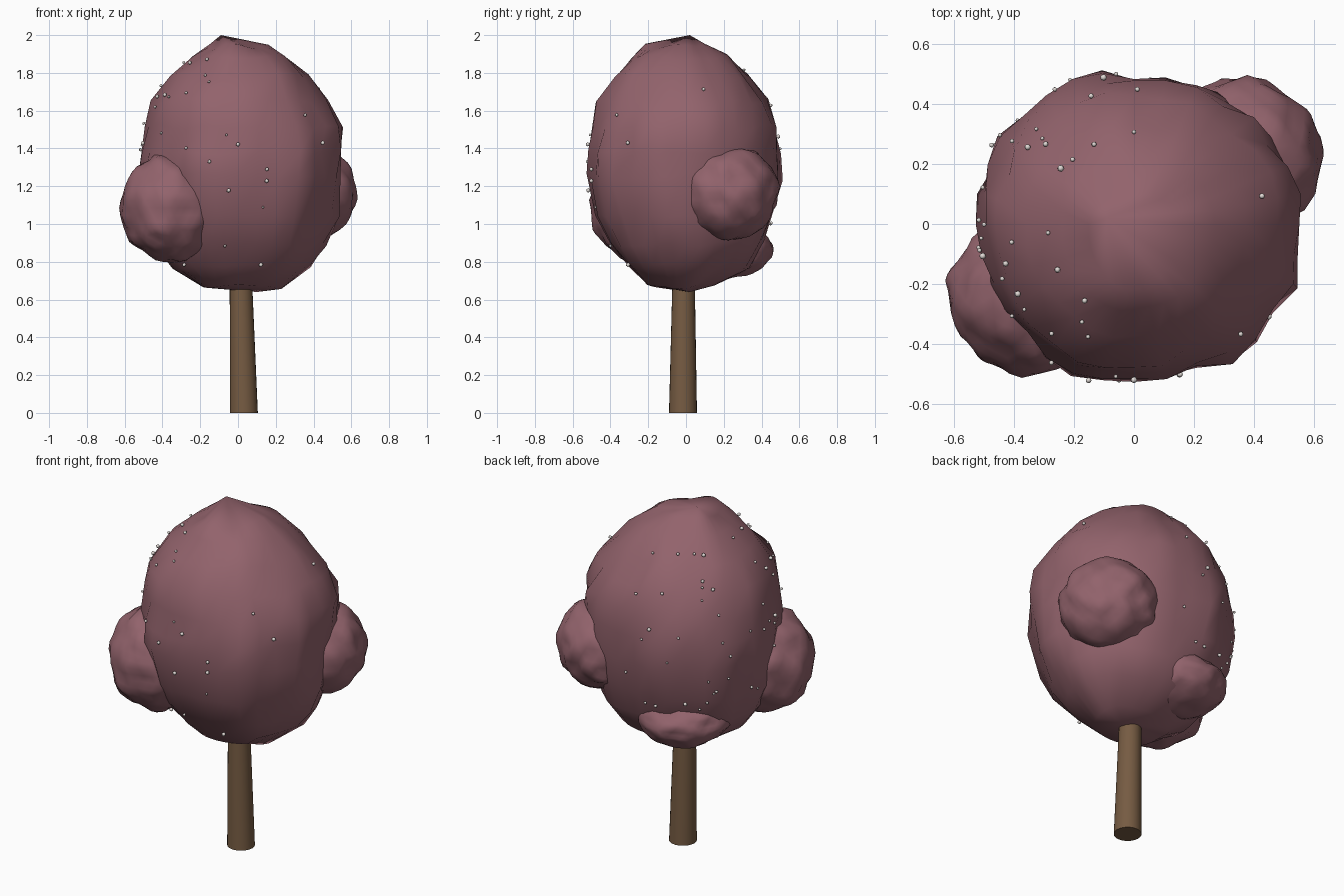
import bpy, bmesh, math, random
from mathutils import Vector, noise
from mathutils.bvhtree import BVHTree

if "Cube" in bpy.data.objects:
    bpy.data.objects.remove(bpy.data.objects["Cube"])

random.seed(4)

def material(name, rgb):
    m = bpy.data.materials.new(name)
    m.diffuse_color = (*rgb, 1)
    m.use_nodes = True
    m.node_tree.nodes["Principled BSDF"].inputs["Base Color"].default_value = m.diffuse_color
    return m

LEAF = material("foliage", (0.29, 0.125, 0.15))
BARK = material("bark", (0.18, 0.105, 0.055))
BERRY = material("berry", (0.75, 0.7, 0.67))

def finish(bm, name, mat, angle=60):
    bmesh.ops.recalc_face_normals(bm, faces=bm.faces)
    me = bpy.data.meshes.new(name)
    bm.to_mesh(me)
    bm.free()
    me.materials.append(mat)
    ob = bpy.data.objects.new(name, me)
    bpy.context.collection.objects.link(ob)
    bpy.ops.object.select_all(action='DESELECT')
    ob.select_set(True)
    bpy.context.view_layer.objects.active = ob
    bpy.ops.object.shade_smooth_by_angle(angle=math.radians(angle))
    return ob

def loft(bm, rings):
    for a, b in zip(rings, rings[1:]):
        for i in range(len(a)):
            j = (i + 1) % len(a)
            bm.faces.new((a[i], a[j], b[j], b[i]))

# trunk: slightly leaning taper
bm = bmesh.new()
rings = []
for x, y, z, r in ((0.031, -0.016, 0, 0.074), (0.012, -0.012, 0.85, 0.056)):
    rings.append([bm.verts.new((x + r * math.cos(t), y + r * math.sin(t), z))
                  for t in (math.tau * i / 24 for i in range(24))])
loft(bm, rings)
bm.faces.new(rings[0])
bm.faces.new(rings[1])
finish(bm, "trunk", BARK, 40)

# crown: rings of z, left, right, front, back reach, with leafy bumps round the middle
PROFILE = [(0.67, .20, .23, .20, .15), (0.77, .34, .39, .31, .33),
           (0.90, .44, .47, .40, .41), (1.05, .49, .51, .48, .46),
           (1.25, .52, .54, .52, .50), (1.38, .51, .55, .52, .50),
           (1.51, .49, .55, .50, .49), (1.65, .47, .47, .48, .43),
           (1.78, .36, .38, .38, .33), (1.88, .24, .27, .29, .22),
           (1.945, .15, .16, .22, .10)]
BUMPS = [(90, -.04), (108, .05), (145, .06), (225, -.04), (253, .06),
         (308, .14), (325, -.02), (342, .07)]
SEG = 32
bm = bmesh.new()
rings = []
for z, l, r, f, b in PROFILE:
    ring = []
    mid = math.exp(-((z - 1.22) / 0.3) ** 2)
    for i in range(SEG):
        t = math.tau * i / SEG
        c, s = math.cos(t), math.sin(t)
        p = Vector(((r if c > 0 else l) * c, (b if s > 0 else f) * s, z))
        k = 1.0 + 0.075 * noise.noise(p * 8)
        k += mid * sum(h * math.exp(-((t - math.radians(a)) / 0.15) ** 2) for a, h in BUMPS)
        dz = 0.035 * noise.noise(p * 6 + Vector((7, 3, 1)))
        ring.append(bm.verts.new((p.x * k, p.y * k, z + dz)))
    rings.append(ring)
loft(bm, rings)
for ring, tip in ((rings[0], (0.1, 0.02, 0.64)), (rings[-1], (-0.09, 0.02, 2.0))):
    v = bm.verts.new(tip)
    for i in range(SEG):
        bm.faces.new((ring[i], ring[(i + 1) % SEG], v))
bmesh.ops.recalc_face_normals(bm, faces=bm.faces)
tree = BVHTree.FromBMesh(bm)
finish(bm, "crown", LEAF)

# side clumps of foliage
for name, c, r in (("front_left_clump", (-0.355, -0.235, 1.085), (0.262, 0.268, 0.29)),
                   ("back_right_clump", (0.355, 0.225, 1.165), (0.268, 0.262, 0.255)),
                   ("low_back_clump", (-0.14, 0.21, 0.87), (0.25, 0.245, 0.16))):
    bm = bmesh.new()
    bmesh.ops.create_icosphere(bm, subdivisions=4, radius=1)
    for v in bm.verts:
        k = 1 + 0.09 * noise.noise(v.co * 3 + Vector(c) * 9)
        v.co = Vector(c) + Vector([v.co[i] * r[i] * k for i in range(3)])
    finish(bm, name, LEAF)

# berries: dropped on the crown from above, from the front and from the back left
TOP = [(-.44, .29), (-.40, .27), (-.35, .25), (-.32, .31), (-.30, .28), (-.29, .26),
       (-.26, .44), (-.14, .42), (-.13, .26), (-.20, .21), (-.24, .18), (0, .30),
       (.01, .44), (-.06, .49), (.12, .49), (.26, .45), (.42, .09), (-.49, 0),
       (-.40, -.06), (-.42, -.13), (-.43, -.18), (-.47, -.23), (-.38, -.23),
       (-.40, -.30), (-.36, -.28), (-.28, -.03), (-.25, -.15), (-.16, -.25),
       (-.17, -.32), (-.27, -.36), (-.15, -.37), (.35, -.36)]
FRONT = [(-.06, 1.47), (-.15, 1.33), (0, 1.42), (-.05, 1.18), (.15, 1.29), (.15, 1.23),
         (.13, 1.09), (-.07, .89), (.12, .79), (-.28, .79), (-.27, 1.4), (.44, 1.43)]
rays = [((x, y, 3), (0, 0, -1)) for x, y in TOP]
rays += [((x, -2, z), (0, 1, 0)) for x, z in FRONT]
for i in range(22):
    a = math.radians(random.uniform(75, 200))
    d = Vector((math.cos(a), math.sin(a), 0))
    rays.append((d * 2 + Vector((0, 0, random.uniform(0.95, 1.5))), -d))
bm = bmesh.new()
for o, d in rays:
    hit, n, _, _ = tree.ray_cast(Vector(o), Vector(d))
    if hit:
        made = bmesh.ops.create_icosphere(bm, subdivisions=1,
                                          radius=random.uniform(0.007, 0.012))
        bmesh.ops.translate(bm, verts=made["verts"], vec=hit + n * 0.01)
finish(bm, "berries", BERRY, 80)
